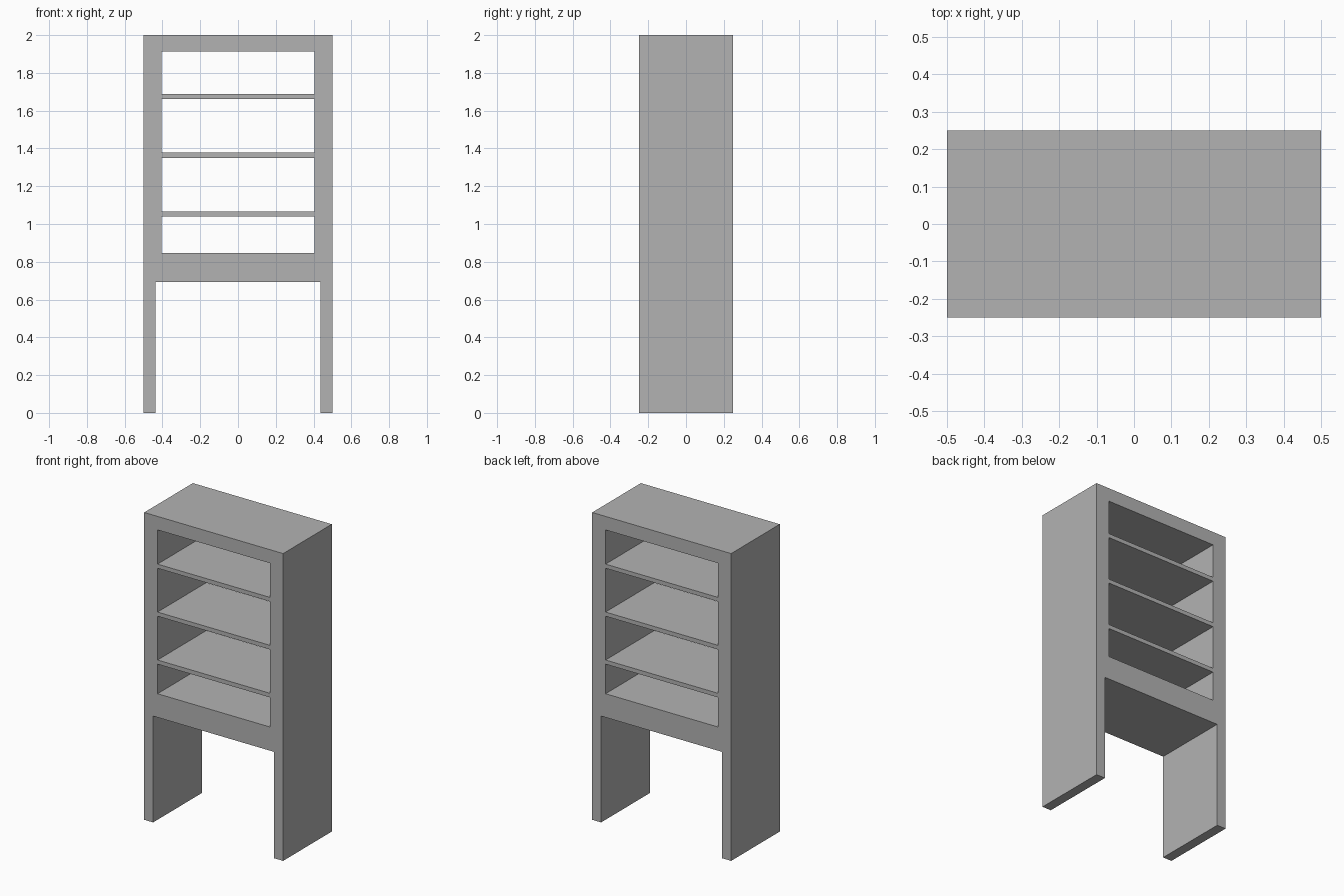
import bpy

cube = bpy.data.objects.get("Cube")
if cube:
    bpy.data.objects.remove(cube, do_unlink=True)

DEPTH = 0.5
HALF_WIDTH = 0.5
HEIGHT = 2.0
CAVITY_HALF = 0.404      # half width of the shelf compartment
CAVITY_BOTTOM = 0.846
CAVITY_TOP = 1.912
LEG_INNER = 0.436        # inner face of the side legs
APRON_BOTTOM = 0.692
SHELF_THICKNESS = 0.027
SHELF_CENTRES = (1.052, 1.364, 1.676)

grey = bpy.data.materials.new("plain_grey")
grey.use_nodes = True
colour = (0.45, 0.45, 0.45, 1)
grey.diffuse_color = colour
grey.node_tree.nodes["Principled BSDF"].inputs["Base Color"].default_value = colour


def rectangle(half_width, bottom, top):
    return [(-half_width, bottom), (half_width, bottom),
            (half_width, top), (-half_width, top)]


def extruded_profile(name, outlines):
    """Extrude closed front outlines along y; nested outlines become holes."""
    curve = bpy.data.curves.new(name + "_profile", "CURVE")
    curve.dimensions = "2D"
    curve.fill_mode = "BOTH"
    curve.extrude = DEPTH / 2
    for outline in outlines:
        spline = curve.splines.new("POLY")
        spline.points.add(len(outline) - 1)
        for point, (x, z) in zip(spline.points, outline):
            point.co = (x, z, 0, 1)
        spline.use_cyclic_u = True
        spline.use_smooth = False
    helper = bpy.data.objects.new(name + "_profile", curve)
    bpy.context.collection.objects.link(helper)
    bpy.context.view_layer.update()
    evaluated = helper.evaluated_get(bpy.context.evaluated_depsgraph_get())
    mesh = bpy.data.meshes.new_from_object(evaluated)
    bpy.data.objects.remove(helper, do_unlink=True)
    bpy.data.curves.remove(curve)
    # Stand the flat profile upright, facing front
    for vertex in mesh.vertices:
        x, z, y = vertex.co
        vertex.co = (x, -y, z)
    mesh.name = name
    mesh.materials.clear()
    mesh.materials.append(grey)
    mesh.shade_flat()
    obj = bpy.data.objects.new(name, mesh)
    bpy.context.collection.objects.link(obj)
    return obj


# Cabinet: sides, legs, apron and top in one arch-shaped outline
right_half = [(LEG_INNER, APRON_BOTTOM), (LEG_INNER, 0),
              (HALF_WIDTH, 0), (HALF_WIDTH, HEIGHT)]
left_half = [(-x, z) for x, z in reversed(right_half)]
extruded_profile("cabinet_frame", [
    right_half + left_half,
    rectangle(CAVITY_HALF, CAVITY_BOTTOM, CAVITY_TOP),
])

# Shelves spanning the open compartment
for number, centre in enumerate(SHELF_CENTRES, 1):
    extruded_profile(f"shelf_{number}", [
        rectangle(CAVITY_HALF, centre - SHELF_THICKNESS / 2,
                  centre + SHELF_THICKNESS / 2)])
